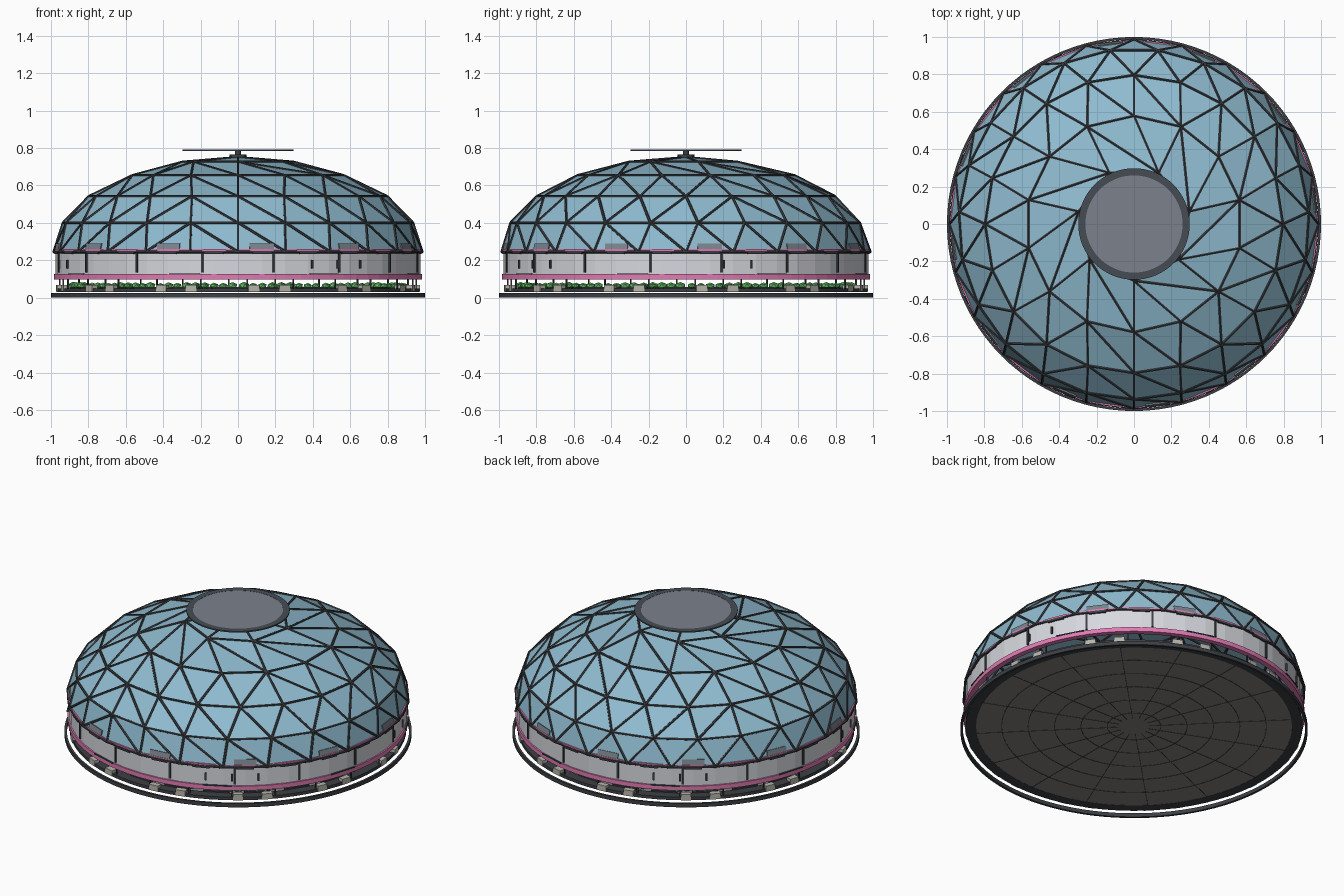
import bpy, bmesh, random
from math import sin, cos, pi, radians
from mathutils import Matrix, Vector

random.seed(4)
cube = bpy.data.objects.get("Cube")
if cube:
    bpy.data.objects.remove(cube)


def material(name, r, g, b):
    m = bpy.data.materials.new(name)
    m.use_nodes = True
    m.diffuse_color = (r, g, b, 1)
    m.node_tree.nodes["Principled BSDF"].inputs["Base Color"].default_value = (r, g, b, 1)
    return m


GLASS = material("blue glass", .275, .50, .63)
DARK = material("dark metal", .045, .049, .056)
WHITE = material("white wall", .68, .69, .73)
PINK = material("pink trim", .75, .20, .45)
FLOOR = material("floor grey", .23, .215, .205)
GREEN = material("plant green", .12, .52, .12)
STONE = material("planter stone", .48, .46, .41)
DISC = material("rotor grey", .20, .225, .265)
RIM = material("rotor rim grey", .062, .072, .09)
PANEL = material("slate panel", .19, .23, .26)


def finish(name, bm, mat):
    bmesh.ops.recalc_face_normals(bm, faces=bm.faces)
    mesh = bpy.data.meshes.new(name)
    bm.to_mesh(mesh)
    bm.free()
    ob = bpy.data.objects.new(name, mesh)
    ob.data.materials.append(mat)
    bpy.context.scene.collection.objects.link(ob)


def band(name, r0, r1, z0, z1, mat, n=72):
    """Ring with a rectangular section."""
    bm = bmesh.new()
    rows = []
    for i in range(n):
        a = 2 * pi * i / n - pi / 2
        rows.append([bm.verts.new((r * cos(a), r * sin(a), z))
                     for r, z in ((r0, z0), (r1, z0), (r1, z1), (r0, z1))])
    for i in range(n):
        p, q = rows[i], rows[(i + 1) % n]
        for k in range(4):
            j = (k + 1) % 4
            bm.faces.new((p[k], q[k], q[j], p[j]))
    finish(name, bm, mat)


def drum(name, r, z0, z1, mat, n=72):
    bm = bmesh.new()
    bmesh.ops.create_cone(bm, cap_ends=True, segments=n, radius1=r, radius2=r, depth=z1 - z0,
                          matrix=Matrix.Translation((0, 0, (z0 + z1) / 2)))
    finish(name, bm, mat)


def boxes(name, angles, r, z, size, mat, tilt=0):
    """Boxes around a circle; size is radial, tangential, height; tilt leans inwards."""
    bm = bmesh.new()
    for a in angles:
        m = (Matrix.Rotation(radians(a), 4, 'Z') @ Matrix.Translation((r, 0, z))
             @ Matrix.Rotation(radians(-tilt), 4, 'Y') @ Matrix.Diagonal((*size, 1)))
        bmesh.ops.create_cube(bm, size=1, matrix=m)
    finish(name, bm, mat)


def around(n, start=0):
    return [start + 360 * i / n for i in range(n)]


# Faceted dome: rings with rising side counts, zipped together with triangles
dome = bmesh.new()
rings = [[dome.verts.new((0, 0, .75))]]
for k, n in enumerate((7, 14, 20, 23, 24), 1):
    t = k * pi / 10
    r, z = .985 * sin(t), .245 + .505 * cos(t)
    rings.append([dome.verts.new((r * cos(a), r * sin(a), z))
                  for a in (2 * pi * i / n - pi / 2 for i in range(n))])
first = rings[1]
for i, v in enumerate(first):
    dome.faces.new((rings[0][0], v, first[(i + 1) % len(first)]))
for up, low in zip(rings[1:], rings[2:]):
    nu, nl = len(up), len(low)
    i = j = 0
    while i < nu or j < nl:
        u, v = up[i % nu], low[j % nl]
        if i == nu or (j < nl and (j + 1) * nu <= (i + 1) * nl):
            j += 1
            dome.faces.new((u, v, low[j % nl]))
        else:
            i += 1
            dome.faces.new((u, v, up[i % nu]))

# A strut along every dome edge
struts = bmesh.new()
for e in dome.edges:
    p, q = (v.co for v in e.verts)
    turn = (q - p).to_track_quat('Z', 'Y').to_matrix().to_4x4()
    bmesh.ops.create_cone(struts, cap_ends=True, segments=6, radius1=.0075, radius2=.0075,
                          depth=(q - p).length, matrix=Matrix.Translation((p + q) / 2) @ turn)
finish("dome_struts", struts, DARK)
finish("dome_glass", dome, GLASS)
boxes("dome_foot_panels", around(12, 7.5), .972, .27, (.008, .13, .04), PANEL, 14)

# Wall with seams, handles and trims
band("wall", .955, .975, .12, .245, WHITE, 48)
boxes("wall_seams", around(16, 11.25), .974, .19, (.012, .011, .11), DARK)
boxes("wall_top_clips", around(24, 7.5), .977, .238, (.014, .10, .009), DARK)
handles = [-66, -57, -48, 12, 21]
boxes("wall_handles", handles + [a + 180 for a in handles], .975, .178, (.014, .010, .045), DARK)
band("lower_pink_trim", .95, .983, .098, .126, PINK)
band("upper_pink_trim", .965, .982, .250, .259, PINK)
boxes("pink_trim_lines", around(8, -62), .980, .126, (.010, .17, .006), DARK)

# Posts holding the wall above the floor
boxes("wall_posts", around(24, 3), .955, .075, (.008, .007, .06), DARK)

# Floor and separate outer ground ring
drum("floor", .915, .032, .045, FLOOR)
band("floor_edge", .91, .97, .031, .05, DARK)
band("ground_ring", .986, 1.0, 0, .024, DARK, 96)
for k in range(1, 6):
    band(f"floor_joint_{k}", .152 * k, .152 * k + .004, .0305, .033, DARK)
boxes("floor_spokes", around(16), .5, .0317, (.82, .004, .002), DARK)

# Planters, plants and kerbs on the floor
boxes("planter_blocks", around(12, 5) + around(12, 15), .955, .05, (.036, .06, .036), STONE)
boxes("kerbs", around(24, 12), .90, .05, (.02, .15, .016), DARK)
plants = bmesh.new()
for a in around(12, 10):
    for k in range(6):
        b = radians(a + (k - 2.5) * 3.2)
        pos = Vector((.885 * cos(b), .885 * sin(b), .064))
        bmesh.ops.create_icosphere(plants, subdivisions=1, radius=random.uniform(.022, .032),
                                   matrix=Matrix.Translation(pos) @ Matrix.Diagonal((1, 1, .65, 1)))
finish("plants", plants, GREEN)

# Roof hub and rotor disc
drum("hub_base", .045, .742, .765, DARK, 16)
drum("hub_shaft", .016, .76, .787, DARK, 12)
drum("rotor_disc", .262, .784, .79, DISC)
band("rotor_rim", .26, .298, .783, .791, RIM)
